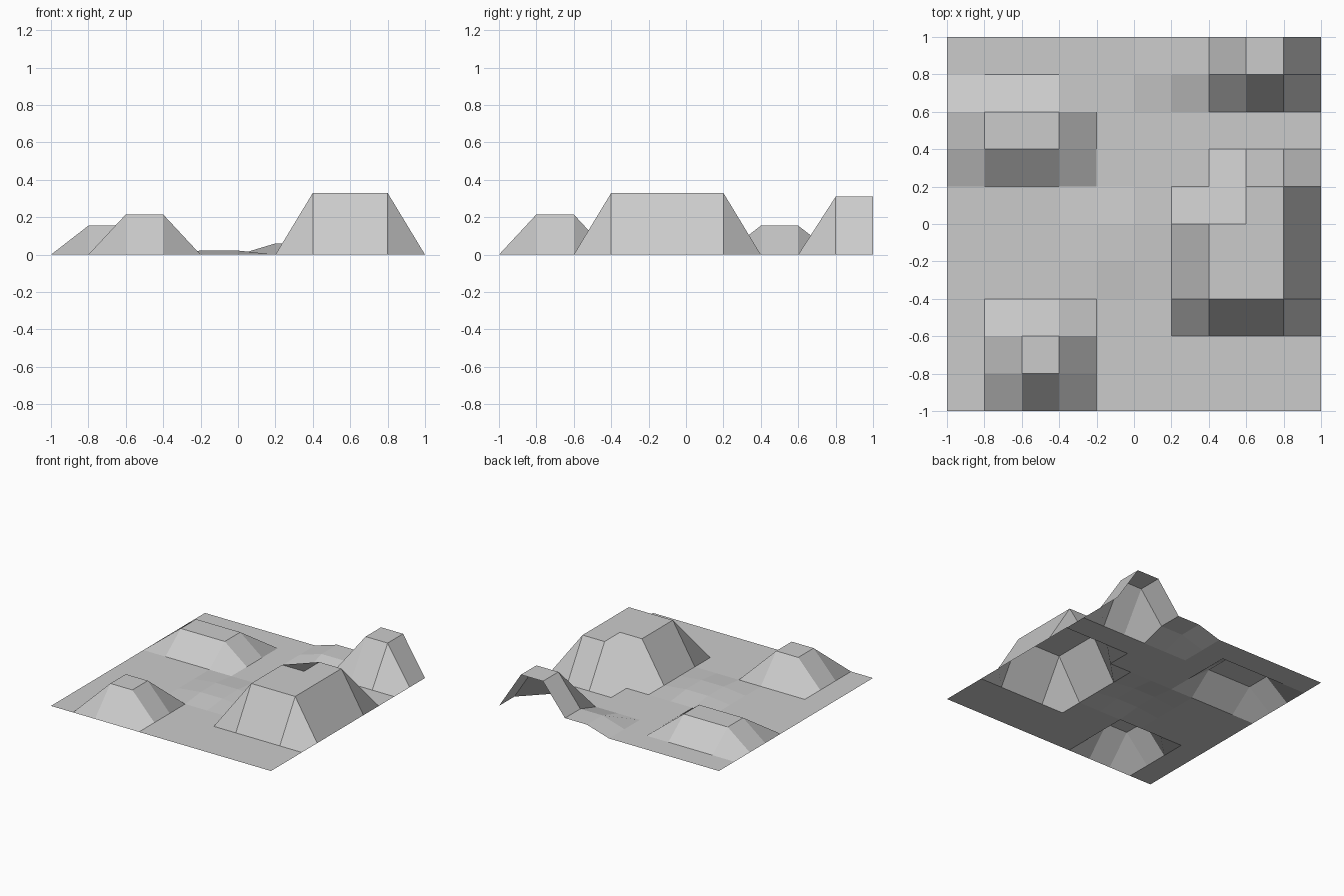
import bpy

if "Cube" in bpy.data.objects:
    bpy.data.objects.remove(bpy.data.objects["Cube"])

# Flat ground sheet: 10 x 10 square cells
bpy.ops.mesh.primitive_grid_add(x_subdivisions=10, y_subdivisions=10, size=2)
terrain = bpy.context.object
terrain.name = "hilly_terrain"

# Plateaus: (x min, x max, y min, y max, height)
plateaus = [
    (-0.6, -0.4, -0.8, -0.6, 0.215),  # front left hill
    (-0.8, -0.4, 0.4, 0.6, 0.155),    # back left hill
    (0.4, 0.8, -0.4, 0.0, 0.33),      # large right hill
    (0.6, 0.8, 0.2, 0.2, 0.33),       # its notched back end
    (0.6, 0.8, 0.8, 1.0, 0.31),       # hill cut by the back edge
    (0.2, 0.4, 0.8, 1.0, 0.06),       # low shoulder beside it
    (-0.2, 0.0, -0.2, 0.0, 0.022),    # slight swell in the valley
]

# Raise grid points inside each plateau; neighbouring cells become slopes
for x0, x1, y0, y1, height in plateaus:
    for v in terrain.data.vertices:
        if x0 - 0.05 < v.co.x < x1 + 0.05 and y0 - 0.05 < v.co.y < y1 + 0.05:
            v.co.z = height
terrain.data.update()
